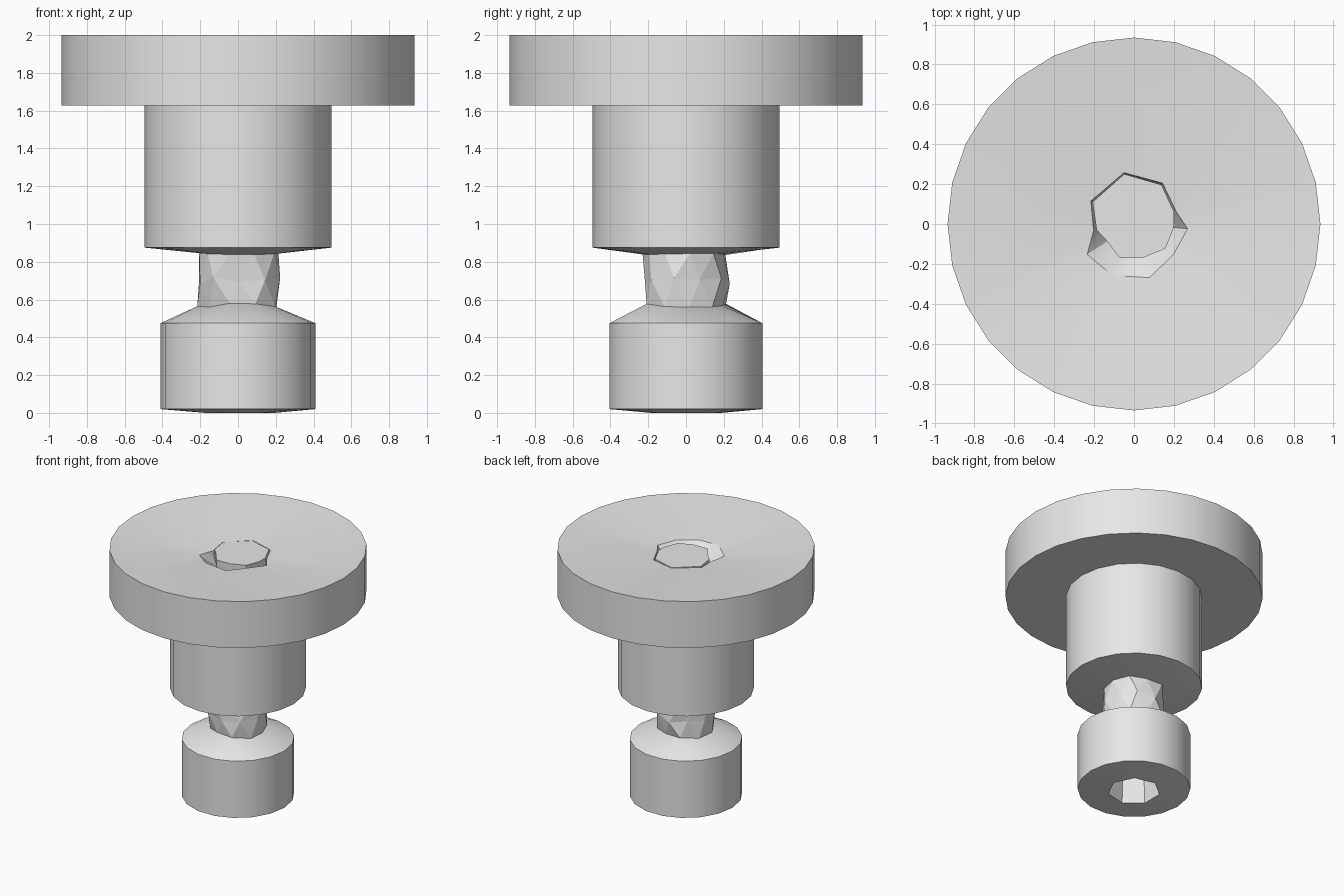
import bpy
import bmesh
import random
from math import cos, sin, radians, tau

random.seed(4)

cube = bpy.data.objects.get("Cube")
if cube:
    bpy.data.objects.remove(cube, do_unlink=True)

grey = bpy.data.materials.new("light_grey")
grey.use_nodes = True
grey.diffuse_color = (0.8, 0.8, 0.8, 1)
grey.node_tree.nodes["Principled BSDF"].inputs["Base Color"].default_value = (0.8, 0.8, 0.8, 1)


def ring(sides, radius, z, turn=0.0, rough=0.0, rough_z=0.0):
    """Points of a level polygon as (angle, radius, height)."""
    return [(i * tau / sides + turn,
             radius + random.uniform(-rough, rough),
             z + random.uniform(-rough_z, rough_z)) for i in range(sides)]


def stitch(bm, a, b, angles_a, angles_b, facet):
    """Join two rings, walking round both by angle."""
    n, m = len(a), len(b)
    if n == m and not facet:
        for i in range(n):
            bm.faces.new((a[i], a[(i + 1) % n], b[(i + 1) % n], b[i]))
        return
    i = j = 0
    while i < n or j < m:
        next_a = angles_a[(i + 1) % n] + tau * ((i + 1) // n)
        next_b = angles_b[(j + 1) % m] + tau * ((j + 1) // m)
        if j >= m or (i < n and next_a <= next_b):
            bm.faces.new((a[i % n], a[(i + 1) % n], b[j % m]))
            i += 1
        else:
            bm.faces.new((a[i % n], b[(j + 1) % m], b[j % m]))
            j += 1


def turned_part(name, rings, smooth=True):
    """Closed solid through a series of rings, capped at both ends."""
    bm = bmesh.new()
    loops = [[bm.verts.new((r * cos(t), r * sin(t), z)) for t, r, z in pts] for pts in rings]
    for k in range(len(rings) - 1):
        stitch(bm, loops[k], loops[k + 1], [p[0] for p in rings[k]],
               [p[0] for p in rings[k + 1]], not smooth)
    bm.faces.new(loops[0])
    bm.faces.new(loops[-1])
    bmesh.ops.recalc_face_normals(bm, faces=bm.faces)
    mesh = bpy.data.meshes.new(name)
    bm.to_mesh(mesh)
    bm.free()
    obj = bpy.data.objects.new(name, mesh)
    mesh.materials.append(grey)
    bpy.context.collection.objects.link(obj)
    if smooth:
        bpy.ops.object.select_all(action="DESELECT")
        obj.select_set(True)
        bpy.context.view_layer.objects.active = obj
        bpy.ops.object.shade_smooth_by_angle(angle=radians(30))
    return obj


# Shared irregular rings where the neck meets its neighbours
neck_low = ring(10, 0.215, 0.57, 0.1, 0.02, 0.012)
neck_mid = ring(10, 0.215, 0.70, 0.35, 0.022, 0.02)
neck_high = ring(10, 0.215, 0.845, 0.1, 0.02, 0.01)

# Foot: drum with a sloping shoulder and a seven-sided socket underneath
turned_part("foot", [
    ring(7, 0.17, 0.32), ring(7, 0.19, 0.0),
    ring(18, 0.41, 0.02), ring(18, 0.41, 0.475), neck_low])

# Neck: twisted faceted spindle
turned_part("neck", [neck_low, neck_mid, neck_high], smooth=False)

# Collar: wide drum with a shallow conical underside
turned_part("collar", [neck_high, ring(20, 0.495, 0.875), ring(20, 0.495, 1.635)])

# Head: broad disc, dished top, ragged pit around a central plug
# (angle, rim radius, plug radius)
pit = [(-5, .27, .2), (17, .22, .21), (55, .25, .24), (101, .262, .255),
       (152, .245, .235), (189, .205, .19), (213, .28, .16), (247, .28, .185),
       (286, .28, .175), (322, .25, .2)]
rim = [(radians(a), r, 1.94 + random.uniform(-0.012, 0.012)) for a, r, _ in pit]
floor = [(radians(a), p - 0.005, 1.85) for a, _, p in pit]
plug = [(radians(a), p, 1.945) for a, _, p in pit]
turned_part("head", [
    ring(28, 0.935, 1.628), ring(28, 0.935, 2.0), rim, floor, plug])
